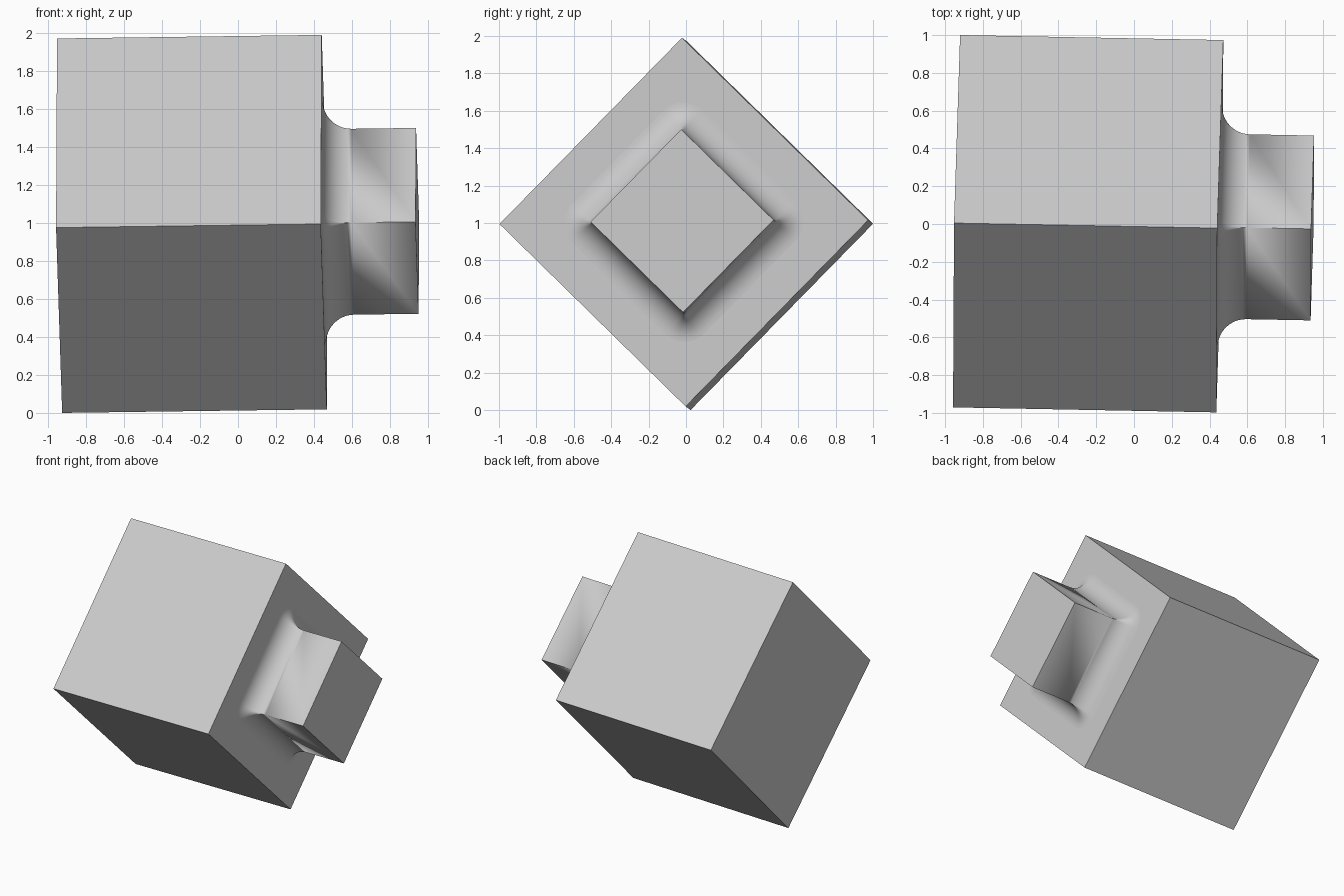
import bpy, bmesh, math
from mathutils import Matrix, Vector

if "Cube" in bpy.data.objects:
    bpy.data.objects.remove(bpy.data.objects["Cube"])

BODY_HALF = 0.697      # half length along the axis, and half side of the square
BOSS_HALF = 0.346
BOSS_END = 1.187
FILLET = 0.15

# slightly skewed placement: long axis near x, square section standing on a corner
ax = Vector((1, -0.019, 0.0135)).normalized()
az = Vector((-0.0125, -0.01, 1))
az = (az - ax * az.dot(ax)).normalized()
ay = az.cross(ax)
frame = Matrix((ax, ay, az)).transposed().to_4x4()
place = Matrix.Translation((-0.2425, 0.0015, 0.995)) @ frame @ Matrix.Rotation(math.pi / 4, 4, 'X')

grey = bpy.data.materials.new("light grey")
grey.diffuse_color = (0.6, 0.6, 0.6, 1)
grey.use_nodes = True
grey.node_tree.nodes["Principled BSDF"].inputs["Base Color"].default_value = grey.diffuse_color


def finish(bm, name):
    bmesh.ops.remove_doubles(bm, verts=bm.verts, dist=1e-5)
    bmesh.ops.recalc_face_normals(bm, faces=bm.faces)
    bm.transform(place)
    mesh = bpy.data.meshes.new(name)
    bm.to_mesh(mesh)
    bm.free()
    mesh.materials.append(grey)
    obj = bpy.data.objects.new(name, mesh)
    bpy.context.collection.objects.link(obj)
    return obj


# main block
bm = bmesh.new()
bmesh.ops.create_cube(bm, size=2)
bmesh.ops.scale(bm, vec=(BODY_HALF, 0.697, 0.697), verts=bm.verts)
finish(bm, "block")


def section(x, offset, steps=8):
    """Square grown outwards by offset, with rounded corners."""
    pts = []
    for corner in range(4):
        mid = math.pi / 4 + corner * math.pi / 2
        cy = math.copysign(BOSS_HALF, math.cos(mid))
        cz = math.copysign(BOSS_HALF, math.sin(mid))
        for i in range(steps + 1):
            a = corner * math.pi / 2 + i / steps * math.pi / 2
            pts.append((x, cy + offset * math.cos(a), cz + offset * math.sin(a)))
    return pts


# square boss with a concave fillet at its root
bm = bmesh.new()
N = 12
rings = []
for i in range(N + 1):
    t = i / N * math.pi / 2
    rings.append(section(BODY_HALF + FILLET * (1 - math.cos(t)), FILLET * (1 - math.sin(t))))
rings.append(section(BOSS_END, 0))
rings = [[bm.verts.new(p) for p in ring] for ring in rings]
for a, b in zip(rings, rings[1:]):
    for i in range(len(a)):
        j = (i + 1) % len(a)
        bm.faces.new((a[i], a[j], b[j], b[i]))
bm.faces.new(rings[-1])
bmesh.ops.dissolve_degenerate(bm, dist=1e-5, edges=bm.edges)
boss = finish(bm, "boss")
bpy.context.view_layer.objects.active = boss
boss.select_set(True)
bpy.ops.object.shade_smooth_by_angle(angle=math.radians(30))
